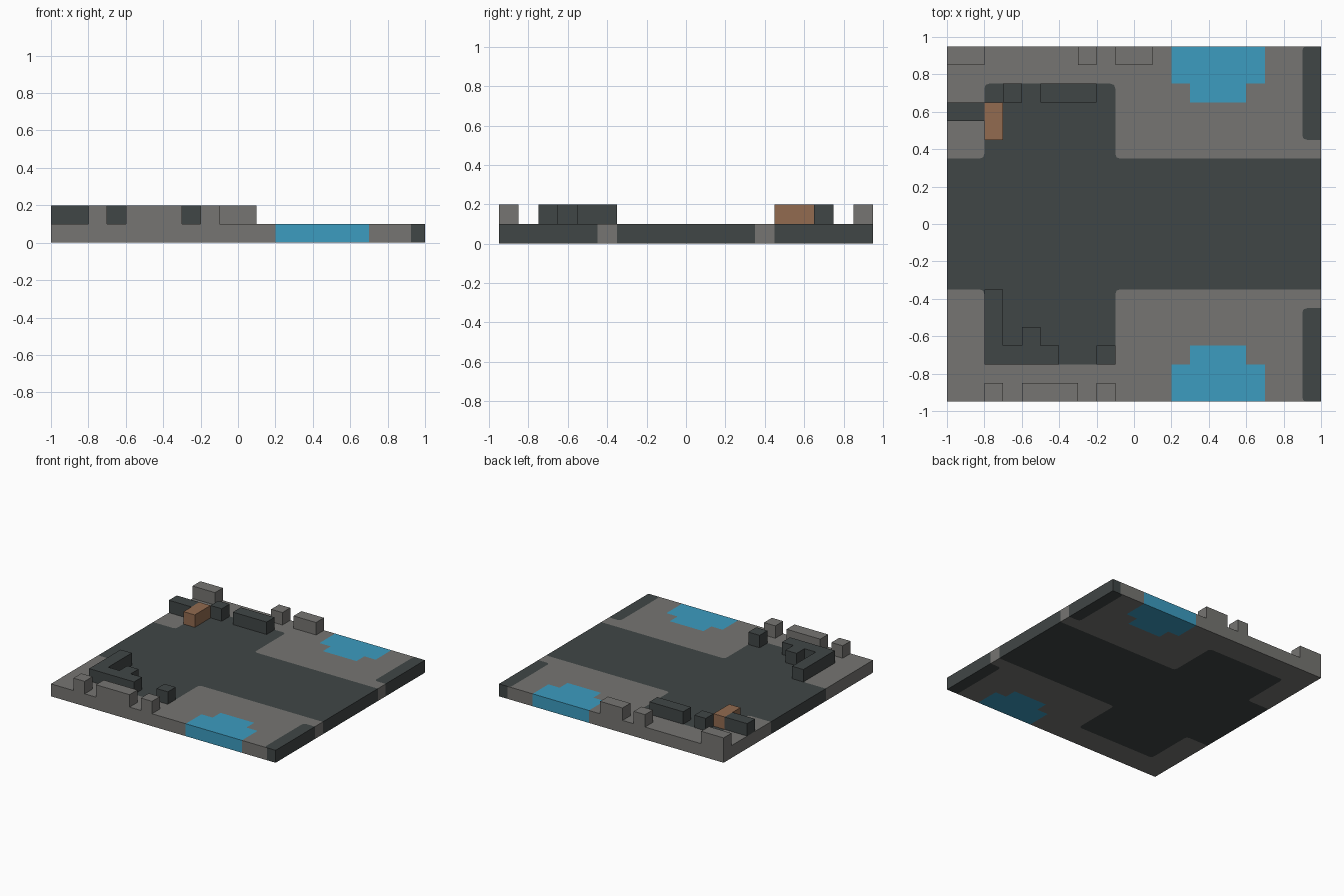
import bpy, bmesh
from mathutils import Vector
from mathutils.geometry import delaunay_2d_cdt

cube = bpy.data.objects.get("Cube")
if cube:
    bpy.data.objects.remove(cube)

HALF_X, HALF_Y, LAYER, RADIUS = 1.0, 0.95, 0.1, 0.025


def material(name, r, g, b):
    m = bpy.data.materials.new(name)
    m.use_nodes = True
    m.diffuse_color = (r, g, b, 1)
    m.node_tree.nodes["Principled BSDF"].inputs["Base Color"].default_value = (r, g, b, 1)
    return m


stone = material("grey stone", 0.181, 0.178, 0.168)
asphalt = material("dark asphalt", 0.051, 0.061, 0.061)
water = material("blue water", 0.045, 0.332, 0.527)
wood = material("brown wood", 0.287, 0.147, 0.080)
palette = [stone, asphalt, water]


def finish(name, bm, materials):
    mesh = bpy.data.meshes.new(name)
    bm.to_mesh(mesh)
    bm.free()
    for m in materials:
        mesh.materials.append(m)
    obj = bpy.data.objects.new(name, mesh)
    bpy.context.collection.objects.link(obj)
    return obj


def rounded(corners):
    """Soften every corner that is not on the rim of the slab."""
    pts = [Vector(c) for c in corners]
    out = []
    for i, p in enumerate(pts):
        if abs(p.x) >= HALF_X or abs(p.y) >= HALF_Y:
            out.append(p)
            continue
        a = p + (pts[i - 1] - p).normalized() * RADIUS
        b = p + (pts[(i + 1) % len(pts)] - p).normalized() * RADIUS
        out += [a, (a + b) / 4 + p / 2, b]
    return out


def flipped(corners):
    """Mirror an outline front to back, keeping its winding."""
    return [(x, -y) for x, y in reversed(corners)]


# Outlines of the inlaid ground areas, back half first
road_back = [(1, .35), (-.1, .35), (-.1, .75), (-.8, .75), (-.8, .35), (-1, .35)]
road = road_back + flipped(road_back)
verge = [(.9, .95), (.9, .45), (1, .45), (1, .95)]
pool = [(.2, .95), (.2, .75), (.3, .75), (.3, .65),
        (.6, .65), (.6, .75), (.7, .75), (.7, .95)]
rim = [(-1, -.95), (1, -.95), (1, .95), (-1, .95)]
regions = [
    ([Vector(p) for p in rim], 0),
    (rounded(road), 1),
    (rounded(verge), 1),
    (rounded(flipped(verge)), 1),
    ([Vector(p) for p in pool], 2),
    ([Vector(p) for p in flipped(pool)], 2),
]

# Ground slab: the outlines divide one sheet, which is then thickened
points, loops = [], []
for outline, _ in regions:
    loops.append(list(range(len(points), len(points) + len(outline))))
    points += outline
verts, _, faces, _, _, sources = delaunay_2d_cdt(points, [], loops, 1, 1e-5)
bm = bmesh.new()
bv = [bm.verts.new((v.x, v.y, 0)) for v in verts]
for tri, src in zip(faces, sources):
    face = bm.faces.new([bv[i] for i in tri])
    face.material_index = max(regions[s][1] for s in src)
top = bmesh.ops.extrude_face_region(bm, geom=bm.faces[:], use_keep_orig=True)["geom"]
bmesh.ops.translate(bm, verts=[g for g in top if isinstance(g, bmesh.types.BMVert)],
                    vec=(0, 0, LAYER))
bmesh.ops.recalc_face_normals(bm, faces=bm.faces[:])
bm.normal_update()
# The side walls take the colour of the area above them
for side in [f for f in bm.faces if abs(f.normal.z) < .5]:
    for edge in side.edges:
        for near in edge.link_faces:
            if near.normal.z > .5:
                side.material_index = near.material_index
finish("ground_slab", bm, palette)


def raised(name, outline, mat):
    """A one-layer block standing on the slab."""
    bm = bmesh.new()
    base = bm.faces.new([bm.verts.new((x, y, LAYER)) for x, y in outline])
    new = bmesh.ops.extrude_face_region(bm, geom=[base], use_keep_orig=True)["geom"]
    bmesh.ops.translate(bm, verts=[g for g in new if isinstance(g, bmesh.types.BMVert)],
                        vec=(0, 0, LAYER))
    bmesh.ops.recalc_face_normals(bm, faces=bm.faces[:])
    return finish(name, bm, [mat])


def block(name, x0, x1, y0, y1, mat):
    return raised(name, [(x0, y0), (x1, y0), (x1, y1), (x0, y1)], mat)


# Stone battlements along the front and back rims
for i, (x0, x1) in enumerate([(-.8, -.7), (-.6, -.3), (-.2, -.1)]):
    block(f"front_battlement_{i + 1}", x0, x1, -.95, -.85, stone)
for i, (x0, x1) in enumerate([(-1, -.8), (-.3, -.2), (-.1, .1)]):
    block(f"back_battlement_{i + 1}", x0, x1, .85, .95, stone)

# Ruined dark walls around the plaza
raised("front_corner_wall",
       [(-.8, -.75), (-.4, -.75), (-.4, -.65), (-.5, -.65), (-.5, -.55), (-.6, -.55),
        (-.6, -.65), (-.7, -.65), (-.7, -.35), (-.8, -.35)], asphalt)
block("front_wall_stub", -.2, -.1, -.75, -.65, asphalt)
block("back_wall_stub", -.7, -.6, .65, .75, asphalt)
block("back_wall", -.5, -.2, .65, .75, asphalt)
block("side_wall", -1, -.8, .55, .65, asphalt)

# Wooden crate at the end of the side wall
block("wooden_crate", -.8, -.7, .45, .65, wood)
